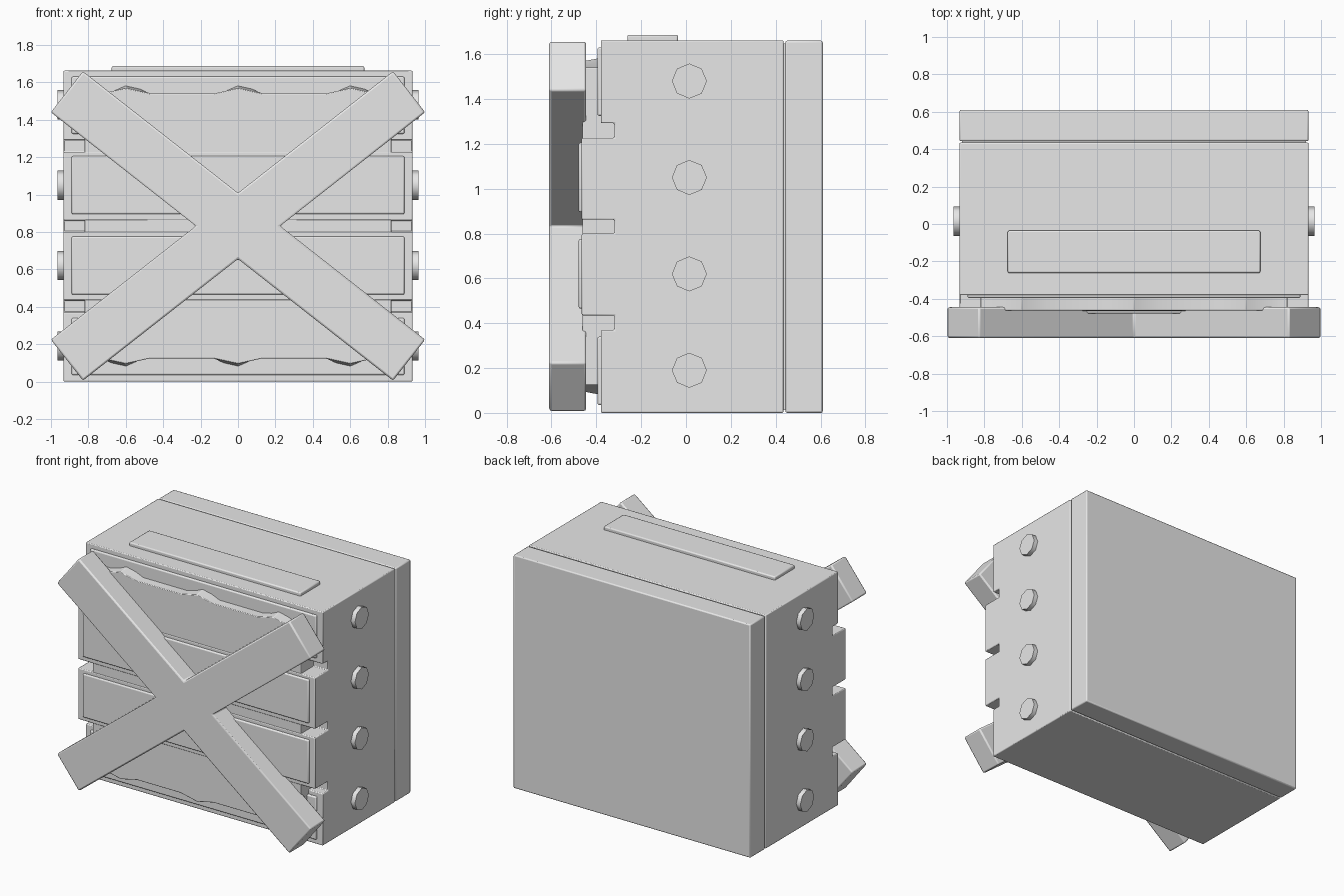
import bpy, bmesh, math
from mathutils import Matrix

if "Cube" in bpy.data.objects:
    bpy.data.objects.remove(bpy.data.objects["Cube"])

grey = bpy.data.materials.new("light_grey")
grey.diffuse_color = (0.8, 0.8, 0.8, 1)
grey.use_nodes = True
grey.node_tree.nodes["Principled BSDF"].inputs["Base Color"].default_value = grey.diffuse_color


def finish(name, bm, bevel=0.008, angle=35):
    bmesh.ops.recalc_face_normals(bm, faces=bm.faces)
    me = bpy.data.meshes.new(name)
    bm.to_mesh(me)
    bm.free()
    ob = bpy.data.objects.new(name, me)
    bpy.context.collection.objects.link(ob)
    me.materials.append(grey)
    if bevel:
        mod = ob.modifiers.new("soft_edges", 'BEVEL')
        mod.width, mod.segments = bevel, 2
        mod.limit_method = 'ANGLE'
    bpy.ops.object.select_all(action='DESELECT')
    bpy.context.view_layer.objects.active = ob
    ob.select_set(True)
    bpy.ops.object.shade_smooth_by_angle(angle=math.radians(angle))
    return ob


def box(name, x, y, z, bevel=0.008):
    """Box from (min, max) ranges."""
    bm = bmesh.new()
    bmesh.ops.create_cube(bm, size=1)
    for v in bm.verts:
        v.co = [(a + b) / 2 + c * (b - a) for c, (a, b) in zip(v.co, (x, y, z))]
    return finish(name, bm, bevel)


def loft(name, ring_a, ring_b, bevel=0.008):
    """Solid between two matching outlines."""
    bm = bmesh.new()
    a = [bm.verts.new(p) for p in ring_a]
    b = [bm.verts.new(p) for p in ring_b]
    bm.faces.new(a)
    bm.faces.new(b[::-1])
    n = len(a)
    for i in range(n):
        bm.faces.new((a[i], a[(i + 1) % n], b[(i + 1) % n], b[i]))
    return finish(name, bm, bevel)


MID = 0.832

# Main body: side profile with three slots along the front
half = [(-0.32, 0.80), (-0.465, 0.80), (-0.465, 0.435), (-0.32, 0.435),
        (-0.32, 0.37), (-0.38, 0.37), (-0.38, 0.0), (0.435, 0.0)]
profile = half + [(y, 2 * MID - 0.002 - z) for y, z in reversed(half)]
loft("crate_body", [(-0.933, y, z) for y, z in profile],
     [(0.933, y, z) for y, z in profile], 0.006)

# Back plate, joined to the body by a recessed core
box("back_plate", (-0.933, 0.933), (0.443, 0.61), (0, 1.66))
box("back_core", (-0.92, 0.92), (0.42, 0.46), (0.012, 1.648), 0)

# Front infill with three pointed teeth on its upper and lower edges
teeth = [(-0.82, 0)]
for c in (-0.6, 0, 0.6):
    teeth += [(c - 0.13, 0), (c, 1), (c + 0.13, 0)]
teeth.append((0.82, 0))


def outline(y, peak):
    top = [(x, y, 1.54 + t * peak) for x, t in teeth]
    return top + [(x, y, 2 * MID - z) for x, y, z in reversed(top)]


loft("front_infill", outline(-0.31, 0.058), outline(-0.462, 0.028), 0.004)

# Raised panels on the front
for i, (z0, z1, y) in enumerate([(0.035, 0.34, -0.395), (0.465, 0.775, -0.479),
                                 (0.895, 1.205, -0.479), (1.325, 1.63, -0.395)]):
    box(f"front_panel_{i + 1}", (-0.89, 0.89), (y, -0.35), (z0, z1))

# Crossed planks: one twelve-sided outline
ang = math.atan2(1.435, 1.83)
c, s = math.cos(ang), math.sin(ang)
L, W = 1.1625, 0.139
end_hi = (L * c - W * s, L * s + W * c)
end_lo = (L * c + W * s, L * s - W * c)
quarter = [(0, W / c), end_hi, end_lo]
right = quarter + [(W / s, 0)] + [(x, -z) for x, z in reversed(quarter)]
cross = right + [(-x, z) for x, z in reversed(right[1:-1])]
loft("crossed_planks", [(x, -0.61, z + MID) for x, z in cross],
     [(x, -0.445, z + MID) for x, z in cross], 0.01)

# Eight-sided bolts on both sides
for side, sx in (("left", -1), ("right", 1)):
    for i in range(4):
        bm = bmesh.new()
        bmesh.ops.create_cone(
            bm, cap_ends=True, segments=8, radius1=0.078, radius2=0.078, depth=0.06,
            matrix=Matrix.Translation((sx * 0.935, 0.015, 0.19 + i * 0.43))
            @ Matrix.Rotation(math.pi / 2, 4, 'Y'))
        finish(f"bolt_{side}_{i + 1}", bm, 0, 50)

# Thin strip on the lid
box("top_strip", (-0.675, 0.675), (-0.262, -0.035), (1.65, 1.686))
